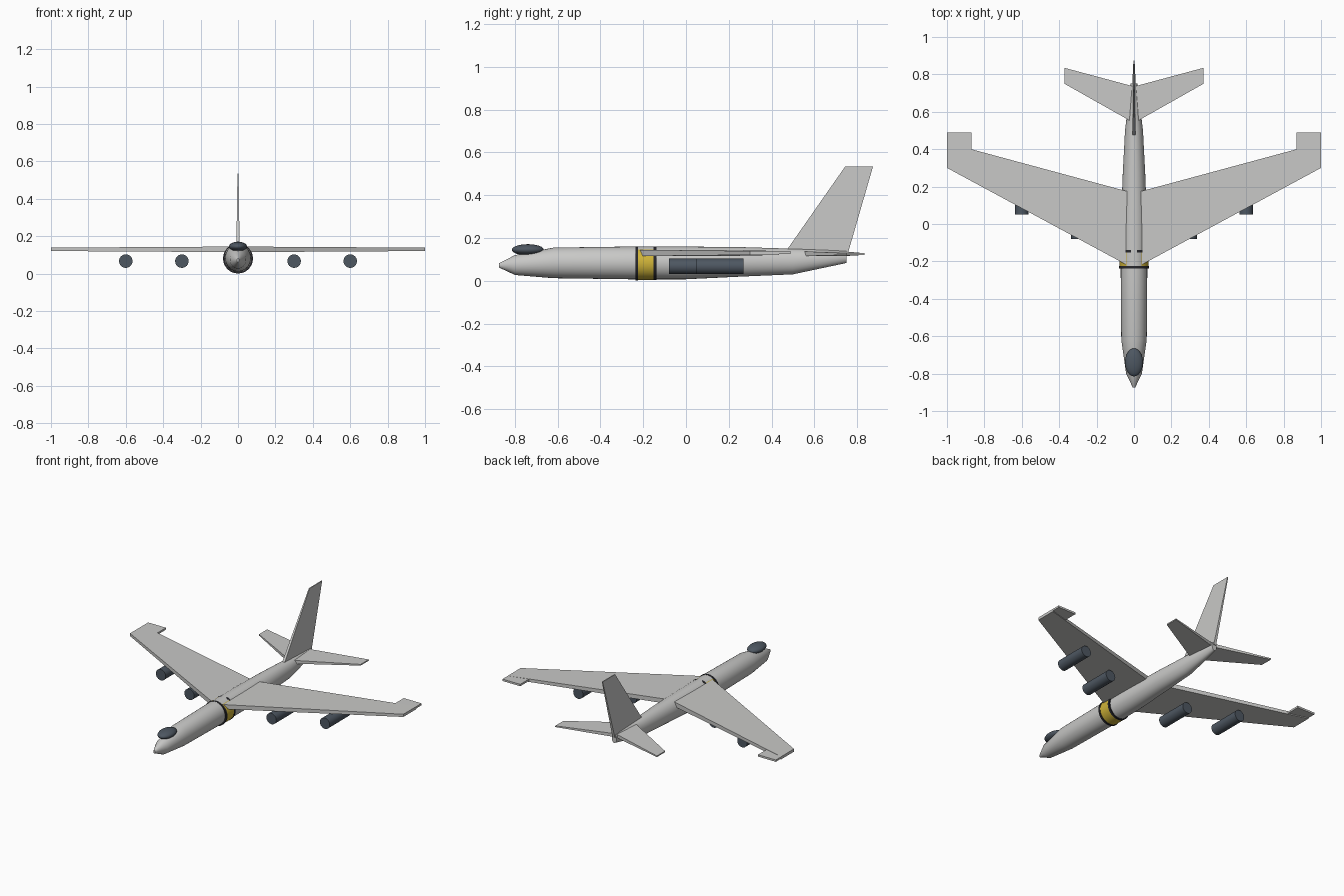
import bpy, bmesh, math

cube = bpy.data.objects.get("Cube")
if cube:
    bpy.data.objects.remove(cube, do_unlink=True)


def material(name, r, g, b):
    m = bpy.data.materials.new(name)
    m.use_nodes = True
    m.diffuse_color = (r, g, b, 1)
    m.node_tree.nodes["Principled BSDF"].inputs["Base Color"].default_value = (r, g, b, 1)
    return m


GREY = material("light grey", 0.58, 0.58, 0.57)
SLATE = material("dark slate", 0.075, 0.095, 0.12)
YELLOW = material("yellow", 0.62, 0.45, 0.04)
BLACK = material("black", 0.02, 0.02, 0.025)


def finish(name, bm, mat, smooth=False):
    bmesh.ops.recalc_face_normals(bm, faces=bm.faces)
    mesh = bpy.data.meshes.new(name)
    bm.to_mesh(mesh)
    bm.free()
    mesh.materials.append(mat)
    ob = bpy.data.objects.new(name, mesh)
    bpy.context.collection.objects.link(ob)
    if smooth:
        bpy.ops.object.select_all(action="DESELECT")
        ob.select_set(True)
        bpy.context.view_layer.objects.active = ob
        bpy.ops.object.shade_smooth_by_angle(angle=math.radians(35))
    return ob


def bridge(bm, rings):
    """Skin a list of equal vertex rings and cap both ends."""
    n = len(rings[0])
    for a, b in zip(rings, rings[1:]):
        for i in range(n):
            j = (i + 1) % n
            bm.faces.new((a[i], a[j], b[j], b[i]))
    bm.faces.new(rings[0])
    bm.faces.new(rings[-1])


def tube(name, stations, mat, x=0, sides=32):
    """Loft elliptical sections given as (y, half width, bottom, top)."""
    bm = bmesh.new()
    rings = []
    for y, rx, lo, hi in stations:
        ring = []
        for i in range(sides):
            a = math.tau * i / sides
            ring.append(bm.verts.new((x + rx * math.cos(a), y,
                                      (lo + hi) / 2 + (hi - lo) / 2 * math.sin(a))))
        rings.append(ring)
    bridge(bm, rings)
    return finish(name, bm, mat, True)


def cylinder(name, y0, y1, r, z, mat, x=0):
    return tube(name, [(y, r, z - r, z + r) for y in (y0, y1)], mat, x)


def panel(name, sections, mat, side=1):
    """Flat surface lofted across x from (x, front, back, bottom, top)."""
    bm = bmesh.new()
    rings = [[bm.verts.new((side * x, y, z))
              for y, z in ((f, lo), (b, lo), (b, hi), (f, hi))]
             for x, f, b, lo, hi in sections]
    bridge(bm, rings)
    return finish(name, bm, mat)


# Fuselage
tube("fuselage", [
    (-0.875, 0.006, 0.062, 0.082),
    (-0.80, 0.042, 0.027, 0.120),
    (-0.62, 0.068, 0.012, 0.155),
    (-0.27, 0.071, 0.007, 0.160),
    (0.0, 0.070, 0.007, 0.160),
    (0.27, 0.060, 0.020, 0.157),
    (0.50, 0.048, 0.030, 0.150),
    (0.75, 0.018, 0.083, 0.142)], GREY)

# Identification band and its dark edges
cylinder("band", -0.23, -0.145, 0.077, 0.081, YELLOW)
cylinder("band_front_edge", -0.237, -0.224, 0.080, 0.081, BLACK)
cylinder("band_rear_edge", -0.152, -0.138, 0.0785, 0.081, BLACK)

# Canopy
bm = bmesh.new()
bmesh.ops.create_uvsphere(bm, u_segments=32, v_segments=16, radius=1)
bmesh.ops.scale(bm, vec=(0.048, 0.075, 0.026), verts=bm.verts)
bmesh.ops.translate(bm, vec=(0, -0.74, 0.145), verts=bm.verts)
finish("canopy", bm, SLATE, True)

# Wings, tips, tailplanes and engines, mirrored
for side, label in ((1, "left"), (-1, "right")):
    panel(label + "_wing", [(0, -0.24, 0.165, 0.115, 0.145),
                            (1, 0.30, 0.435, 0.121, 0.139)], GREY, side)
    panel(label + "_wing_tip", [(0.87, 0.31, 0.49, 0.126, 0.1385),
                                (1, 0.31, 0.49, 0.126, 0.1385)], GREY, side)
    panel(label + "_tailplane", [(0, 0.54, 0.735, 0.115, 0.138),
                                 (0.372, 0.75, 0.835, 0.121, 0.129)], GREY, side)
    for place, x, y in (("inner", 0.3, -0.08), ("outer", 0.6, 0.05)):
        cylinder(f"{label}_{place}_engine", y, y + 0.22, 0.036, 0.067, SLATE, side * x)

# Tail fin, tapering in thickness toward the top
bm = bmesh.new()
fin = [[bm.verts.new((x, y, z)) for x, y in ((-w, f), (w, f), (w, b), (-w, b))]
       for z, f, b, w in ((0.12, 0.455, 0.755, 0.009), (0.535, 0.745, 0.875, 0.003))]
bridge(bm, fin)
finish("tail_fin", bm, GREY)
